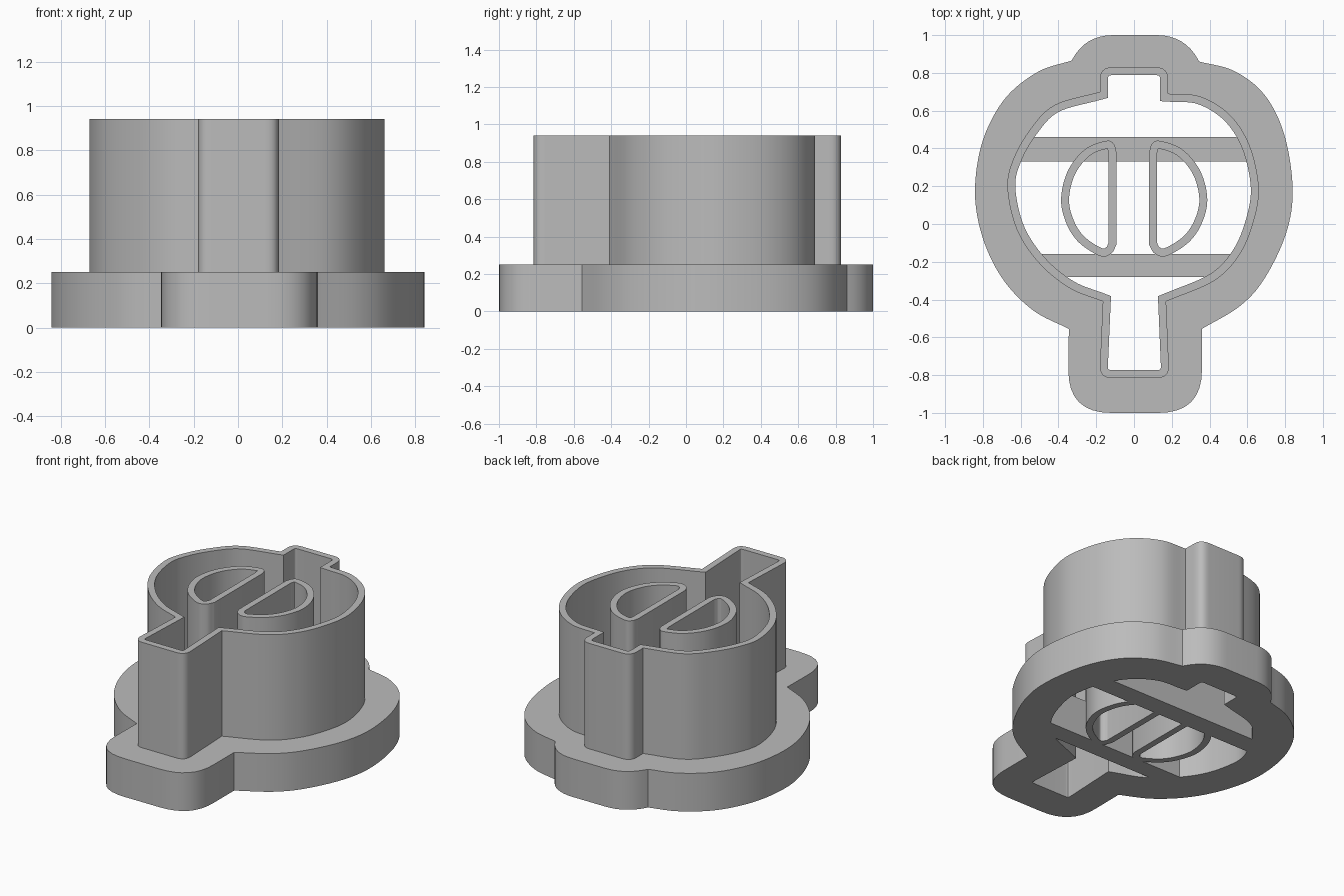
import bpy
import bmesh
from mathutils import Vector

default_cube = bpy.data.objects.get("Cube")
if default_cube:
    bpy.data.objects.remove(default_cube)

FLANGE_TOP = 0.25
WALL_TOP = 0.94
THICKNESS = 0.042

grey = bpy.data.materials.new("plain grey")
grey.use_nodes = True
grey_colour = (0.5, 0.5, 0.5, 1)
grey.diffuse_color = grey_colour
grey.node_tree.nodes["Principled BSDF"].inputs["Base Color"].default_value = grey_colour


def spline(points, steps=8):
    """Smooth open run passing through every point."""
    points = [Vector(p) for p in points]
    before_first = points[0] * 2 - points[1]
    after_last = points[-1] * 2 - points[-2]
    padded = [before_first] + points + [after_last]
    run = []
    for a, b, c, d in zip(padded, padded[1:], padded[2:], padded[3:]):
        for i in range(steps):
            t = i / steps
            run.append(b + (c - a) * (t / 2)
                       + (a * 2 - b * 5 + c * 4 - d) * (t * t / 2)
                       + (b * 3 - a - c * 3 + d) * (t ** 3 / 2))
    return run + [points[-1]]


def rounded(start, corner_a, corner_b, end, reach, steps=8):
    """Run from start to end with its two middle corners rounded."""
    points = [Vector(p) for p in (start, corner_a, corner_b, end)]
    run = [points[0]]
    for before, corner, after in zip(points, points[1:], points[2:]):
        p = corner + (before - corner).normalized() * reach
        q = corner + (after - corner).normalized() * reach
        for i in range(steps + 1):
            t = i / steps
            run.append(p * (1 - t) ** 2 + corner * (2 * t * (1 - t)) + q * t ** 2)
    return run + [points[-1]]


def join(*runs):
    """Closed outline made of runs, without doubled points."""
    outline = []
    for point in (p for run in runs for p in run):
        if not outline or (point - outline[-1]).length > 0.002:
            outline.append(point)
    if (outline[0] - outline[-1]).length < 0.002:
        outline.pop()
    return outline


def inset(outline, distance):
    """Parallel outline on the inner side, with mitred corners."""
    area = sum(a.cross(b) for a, b in zip(outline, outline[1:] + outline[:1]))
    side = 1 if area > 0 else -1
    result = []
    for i, point in enumerate(outline):
        into = (point - outline[i - 1]).normalized()
        out = (outline[(i + 1) % len(outline)] - point).normalized()
        normal_in = Vector((-into.y, into.x)) * side
        normal_out = Vector((-out.y, out.x)) * side
        mitre = normal_in + normal_out
        result.append(point + mitre * (2 * distance / mitre.length_squared))
    return result


def extrude(name, outlines, bottom, top):
    """Solid from an outer outline, with any second outline as a hole."""
    curve = bpy.data.curves.new(name, "CURVE")
    curve.dimensions = "2D"
    curve.fill_mode = "BOTH"
    curve.extrude = (top - bottom) / 2
    for outline in outlines:
        loop = curve.splines.new("POLY")
        loop.points.add(len(outline) - 1)
        for target, point in zip(loop.points, outline):
            target.co = (point[0], point[1], 0, 1)
        loop.use_cyclic_u = True
    part = bpy.data.objects.new(name, curve)
    bpy.context.collection.objects.link(part)
    bpy.ops.object.select_all(action="DESELECT")
    part.select_set(True)
    bpy.context.view_layer.objects.active = part
    bpy.ops.object.convert(target="MESH")
    part = bpy.context.object

    # Weld the caps to the sides and set the part at its height
    mesh = bmesh.new()
    mesh.from_mesh(part.data)
    bmesh.ops.remove_doubles(mesh, verts=mesh.verts, dist=0.0001)
    bmesh.ops.translate(mesh, verts=mesh.verts, vec=(0, 0, (top + bottom) / 2))
    bmesh.ops.recalc_face_normals(mesh, faces=mesh.faces)
    mesh.to_mesh(part.data)
    mesh.free()
    part.data.materials.clear()
    part.data.materials.append(grey)
    bpy.ops.object.shade_smooth_by_angle()
    return part


# Cutting wall outline: back tab, right half, front handle, left half
wall = join(
    rounded((-0.18, 0.70), (-0.18, 0.83), (0.18, 0.83), (0.18, 0.69), 0.065),
    spline([(0.18, 0.69), (0.35, 0.675), (0.505, 0.58), (0.61, 0.42), (0.66, 0.2),
            (0.635, 0.02), (0.56, -0.16), (0.425, -0.3), (0.17, -0.41)]),
    rounded((0.17, -0.41), (0.187, -0.815), (-0.183, -0.815), (-0.165, -0.41), 0.065),
    spline([(-0.165, -0.41), (-0.34, -0.34), (-0.5, -0.21), (-0.62, -0.03),
            (-0.67, 0.19), (-0.64, 0.34), (-0.55, 0.5), (-0.42, 0.63), (-0.18, 0.70)]))
wall_inside = inset(wall, THICKNESS)

# Wide flange outline around the foot of the wall
flange = join(
    rounded((-0.33, 0.865), (-0.26, 1), (0.27, 1), (0.345, 0.86), 0.15),
    spline([(0.345, 0.86), (0.53, 0.81), (0.69, 0.685), (0.795, 0.475), (0.84, 0.185),
            (0.805, -0.05), (0.69, -0.29), (0.56, -0.435), (0.36, -0.555)]),
    rounded((0.36, -0.555), (0.36, -1), (-0.35, -1), (-0.345, -0.555), 0.23),
    spline([(-0.345, -0.555), (-0.53, -0.46), (-0.685, -0.305), (-0.79, -0.105),
            (-0.84, 0.12), (-0.825, 0.345), (-0.765, 0.53), (-0.66, 0.69),
            (-0.5, 0.81), (-0.33, 0.865)]))

extrude("base_flange", [flange, wall_inside], 0, FLANGE_TOP)
extrude("cutting_wall", [wall, wall_inside], FLANGE_TOP, WALL_TOP)

# Cross bars ending inside the wall
for name, front, back, front_reach, back_reach in (
        ("front_bar", -0.28, -0.16, 0.44, 0.55),
        ("back_bar", 0.33, 0.46, 0.62, 0.58)):
    corners = [(-front_reach, front), (front_reach, front),
               (back_reach, back), (-back_reach, back)]
    extrude(name, [corners], 0, FLANGE_TOP)

# Pair of half-round inner cutters, flat sides facing each other
half_round = [(0, 0.38), (0.05, 0.425), (0.19, 0.44), (0.57, 0.395), (0.88, 0.28),
              (1, 0.13), (0.9, 0), (0.67, -0.1), (0.29, -0.17), (0.09, -0.155), (0, -0.11)]
for name, flat_x, width in (("right_inner_cutter", -0.093, -0.293),
                            ("left_inner_cutter", 0.08, 0.308)):
    ring = join(spline([(flat_x + u * width, y) for u, y in half_round]))
    extrude(name, [ring, inset(ring, THICKNESS)], 0, WALL_TOP)
